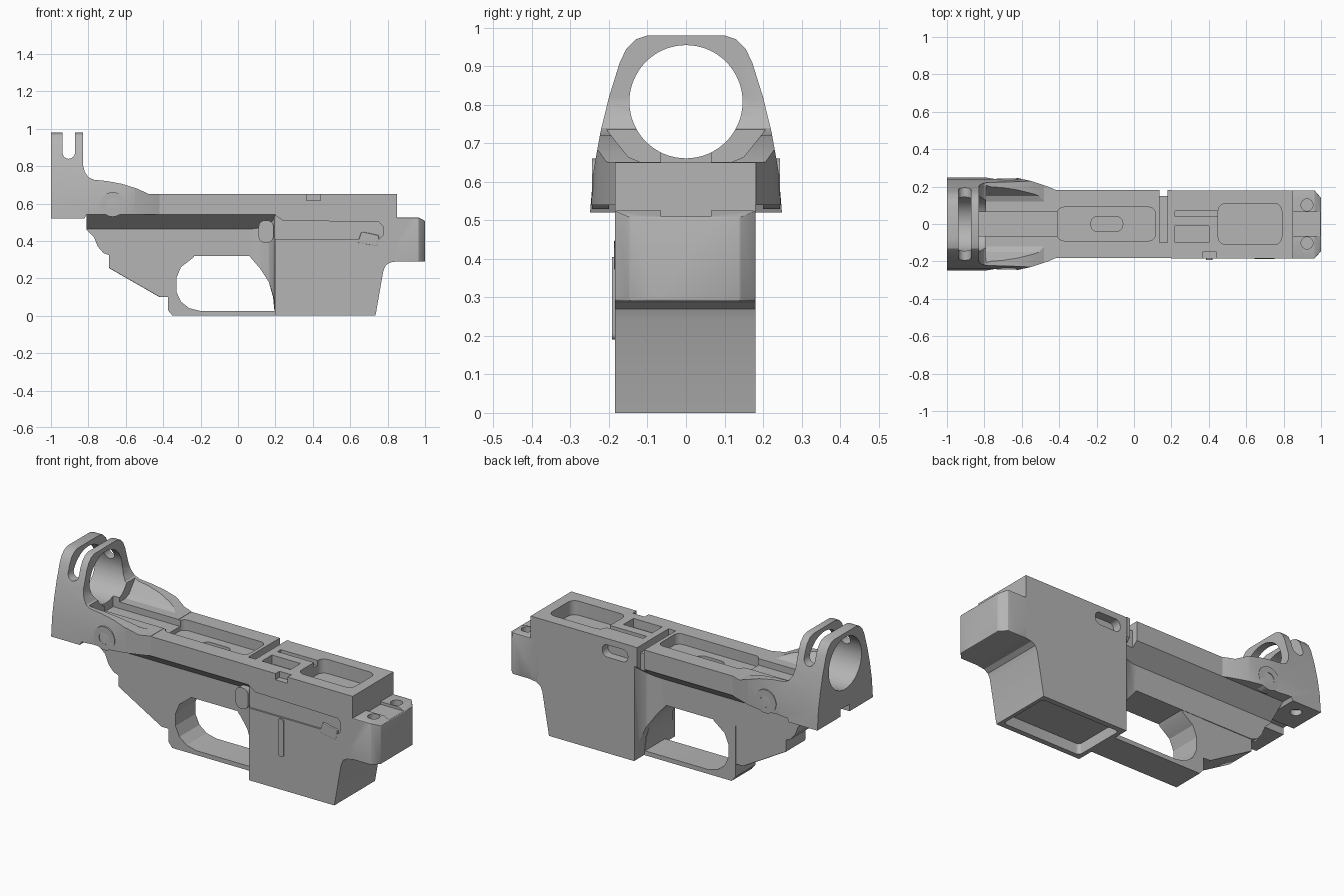
import bpy
import bmesh
import math
from mathutils import Vector

cube = bpy.data.objects.get("Cube")
if cube:
    bpy.data.objects.remove(cube, do_unlink=True)

GREY = (0.46, 0.46, 0.46, 1.0)
grey = bpy.data.materials.new("satin grey")
grey.use_nodes = True
grey.diffuse_color = GREY
grey.node_tree.nodes["Principled BSDF"].inputs["Base Color"].default_value = GREY


def activate(ob):
    bpy.ops.object.select_all(action='DESELECT')
    ob.select_set(True)
    bpy.context.view_layer.objects.active = ob


def prism(name, pts, axis, lo, hi):
    """Extrude a closed profile along x, y or z."""
    place = {'x': lambda p, t: (t, p[0], p[1]),
             'y': lambda p, t: (p[0], t, p[1]),
             'z': lambda p, t: (p[0], p[1], t)}[axis]
    bm = bmesh.new()
    face = bm.faces.new([bm.verts.new(place(p, lo)) for p in pts])
    out = bmesh.ops.extrude_face_region(bm, geom=[face])
    verts = [v for v in out["geom"] if isinstance(v, bmesh.types.BMVert)]
    shift = Vector(place((0, 0), hi - lo))
    bmesh.ops.translate(bm, verts=verts, vec=shift)
    bmesh.ops.recalc_face_normals(bm, faces=bm.faces)
    me = bpy.data.meshes.new(name)
    bm.to_mesh(me)
    bm.free()
    ob = bpy.data.objects.new(name, me)
    bpy.context.collection.objects.link(ob)
    me.materials.append(grey)
    return ob


def rect(a0, a1, b0, b1, r=0.0, n=5):
    """Rectangle profile with optional rounded corners."""
    if r == 0:
        return [(a0, b0), (a1, b0), (a1, b1), (a0, b1)]
    pts = []
    corners = [(a1 - r, b1 - r), (a0 + r, b1 - r), (a0 + r, b0 + r), (a1 - r, b0 + r)]
    for q, (a, b) in enumerate(corners):
        for i in range(n + 1):
            t = (q + i / n) * math.pi / 2
            pts.append((a + r * math.cos(t), b + r * math.sin(t)))
    return pts


def circle(a, b, r, n=32):
    return [(a + r * math.cos(i * math.tau / n), b + r * math.sin(i * math.tau / n))
            for i in range(n)]


def mirrored(half):
    """Close a half profile by reflecting its first coordinate."""
    return half + [(-a, b) for a, b in reversed(half)]


def combine(ob, pts, axis, lo, hi, op='DIFFERENCE'):
    tool = prism("cutter", pts, axis, lo, hi)
    tool.hide_render = True
    mod = ob.modifiers.new("cut", 'BOOLEAN')
    mod.operation, mod.solver, mod.object = op, 'EXACT', tool
    activate(ob)
    bpy.ops.object.modifier_apply(modifier=mod.name)
    bpy.data.objects.remove(tool, do_unlink=True)


def soften(ob, width=0.008):
    mod = ob.modifiers.new("edge", 'BEVEL')
    mod.width, mod.segments, mod.limit_method = width, 2, 'ANGLE'
    mod.angle_limit = math.radians(40)
    activate(ob)
    bpy.ops.object.modifier_apply(modifier=mod.name)


def smooth(ob):
    activate(ob)
    bpy.ops.object.shade_smooth_by_angle(angle=math.radians(22))


# Tall front housing, flaring out from the narrow lower body
housing = prism("front_housing", [
    (0.2, 0.65), (0.85, 0.65), (0.85, 0.29), (0.815, 0.285), (0.79, 0.27),
    (0.777, 0.24), (0.735, 0), (0.2, 0), (0.19, 0.1), (0.165, 0.18),
    (0.12, 0.25), (0.06, 0.32), (0.06, 0.46), (0.2, 0.54)], 'y', -0.185, 0.18)
for side in (1, -1):
    flare = [(0, 0.092), (0.08, 0.092), (0.13, 0.1), (0.165, 0.12),
             (0.188, 0.15), (0.198, 0.18), (0.2, 0.25), (0, 0.25)]
    combine(housing, [(x, side * y) for x, y in flare], 'z', -0.1, 0.56)
combine(housing, rect(0.45, 0.79, -0.11, 0.11, 0.04), 'z', 0.57, 0.7)
combine(housing, rect(0.22, 0.4, -0.1, -0.01), 'z', 0.6, 0.7)
combine(housing, rect(0.22, 0.46, 0.04, 0.07), 'z', 0.62, 0.7)
combine(housing, rect(0.225, 0.715, -0.155, 0.15, 0.02), 'z', -0.1, 0.06)
combine(housing, [(0.1, 0.41), (0.755, 0.41), (0.775, 0.43), (0.775, 0.48),
                  (0.755, 0.5), (0.24, 0.51), (0.2, 0.535), (0.1, 0.535)], 'y', -0.3, -0.175)
combine(housing, rect(0.24, 0.4, 0.545, 0.615, 0.03), 'y', 0.13, 0.3)
combine(housing, rect(0.365, 0.44, 0.615, 0.7), 'y', -0.3, -0.15)

# Nose block with a middle groove and blind recesses
lug = prism("nose_block", rect(0.8, 1.0, 0.29, 0.525), 'y', -0.185, 0.18)
combine(lug, [(0.7, -0.185), (0.965, -0.185), (1.0, -0.145), (1.0, 0.14),
              (0.965, 0.18), (0.7, 0.18)], 'z', 0.2, 0.6, 'INTERSECT')
combine(lug, [(0.7, 0.2), (1.1, 0.2), (1.1, 0.508), (1.0, 0.508), (0.965, 0.525),
              (0.7, 0.525)], 'y', -0.3, 0.3, 'INTERSECT')
soften(lug, 0.004)
combine(lug, rect(0.85, 1.1, -0.065, 0.065), 'z', 0.51, 0.6)
for side in (1, -1):
    combine(lug, circle(0.925, side * 0.102, 0.032), 'z', 0.49, 0.6)

# Middle body with a deep undercut along both flanks
body = prism("middle_body", mirrored([
    (0.183, 0.65), (0.183, 0.54), (0.092, 0.465), (0.092, 0.32)]), 'x', -0.81, 0.2)
combine(body, [(-0.9, 0.7), (-0.81, 0.52), (-0.81, 0.46), (-0.77, 0.42), (-0.75, 0.37),
               (-0.72, 0.335), (-0.68, 0.32), (-0.2, 0.31), (0.3, 0.31), (0.3, 0.7)],
        'y', -0.3, 0.3, 'INTERSECT')
combine(body, rect(-0.41, 0.115, -0.09, 0.09, 0.035), 'z', 0.59, 0.7)
combine(body, rect(-0.23, -0.06, -0.04, 0.04, 0.035), 'z', 0.575, 0.7)
combine(body, rect(-0.9, -0.4, -0.065, 0.065), 'z', 0.615, 0.7)
combine(body, rect(0.135, 0.18, -0.1, 0.3), 'z', 0.61, 0.7)
combine(body, rect(0.135, 0.18, 0.43, 0.7), 'y', 0.15, 0.3)

# Rear shoulders and upright ring, shaped from three outlines
rear = prism("rear_ring", [
    (-1, 0.52), (-1, 0.98), (-0.83, 0.98), (-0.83, 0.81), (-0.82, 0.77), (-0.8, 0.74),
    (-0.77, 0.727), (-0.7, 0.72), (-0.62, 0.705), (-0.54, 0.68), (-0.48, 0.652),
    (-0.42, 0.652), (-0.42, 0.54), (-0.81, 0.54), (-0.82, 0.52)], 'y', -0.4, 0.4)
combine(rear, mirrored([
    (0.1, 0.98), (0.13, 0.97), (0.155, 0.945), (0.172, 0.91), (0.2, 0.82),
    (0.222, 0.73), (0.24, 0.63), (0.25, 0.51)]), 'x', -1.1, 0, 'INTERSECT')
half_plan = [(0.25, -1.1), (0.25, -0.8), (0.24, -0.74), (0.245, -0.62),
             (0.23, -0.55), (0.2, -0.46), (0.183, -0.42)]
combine(rear, [(b, a) for a, b in mirrored(half_plan)], 'z', 0.4, 1.1, 'INTERSECT')
combine(rear, mirrored([(0.12, 0.652), (0.15, 0.665), (0.21, 0.74)]), 'x', -0.79, -0.35)
combine(rear, rect(-0.065, 0.065, 0.615, 0.7), 'x', -0.83, -0.35)
combine(rear, circle(0, 0.808, 0.147, 64), 'x', -1.1, -0.7)
combine(rear, rect(-0.04, 0.04, 0.5, 0.56), 'x', -1.1, -0.82)
for side in (1, -1):
    combine(rear, circle(-0.905, side * 0.17, 0.03), 'z', 0.5, 0.55)

# Sight slot through the top of the ring
slot = [(-0.905 + 0.034 * math.cos(t), 0.875 + 0.036 * math.sin(t))
        for t in [math.pi + i * math.pi / 12 for i in range(13)]]
combine(rear, slot + [(-0.871, 1.1), (-0.939, 1.1)], 'y', -0.4, 0.4)

# Round side bosses with blind recesses
for side, label in ((1, "left"), (-1, "right")):
    lo, hi = sorted((side * 0.2, side * 0.244))
    boss = prism(label + "_boss", circle(-0.67, 0.595, 0.066), 'y', lo, hi)
    lo, hi = sorted((side * 0.225, side * 0.3))
    combine(boss, circle(-0.67, 0.595, 0.032), 'y', lo, hi)
    smooth(boss)

# Sloping tang below the body
tang = prism("rear_tang", [(-0.69, 0.34), (-0.69, 0.255), (-0.42, 0.1),
                           (-0.37, 0.1), (-0.37, 0.34)], 'y', -0.088, 0.088)
soften(tang, 0.004)

# Open guard loop
guard = prism("guard_loop", [(-0.375, 0.33), (-0.375, 0.03), (-0.35, 0),
                             (0.2, 0), (0.2, 0.33)], 'y', -0.09, 0.09)
combine(guard, [(-0.24, 0.31), (-0.22, 0.34), (0.05, 0.34), (0.07, 0.315), (0.125, 0.25),
                (0.165, 0.18), (0.187, 0.1), (0.195, 0.025), (-0.2, 0.025),
                (-0.26, 0.04), (-0.305, 0.075), (-0.33, 0.13), (-0.33, 0.2),
                (-0.305, 0.26)], 'y', -0.3, 0.3)

# Raised details on the right flank
paddle = prism("side_paddle", rect(0.11, 0.19, 0.39, 0.51, 0.035), 'y', -0.18, -0.08)
rib = prism("side_rib", rect(0.385, 0.42, 0.19, 0.405, 0.015), 'y', -0.192, -0.17)
button = prism("side_button", [(0.64, 0.39), (0.745, 0.37), (0.755, 0.43), (0.66, 0.45)],
               'y', -0.187, -0.16)
soften(button, 0.005)

for ob in (housing, lug, body, rear, tang, guard, paddle, rib, button):
    smooth(ob)
